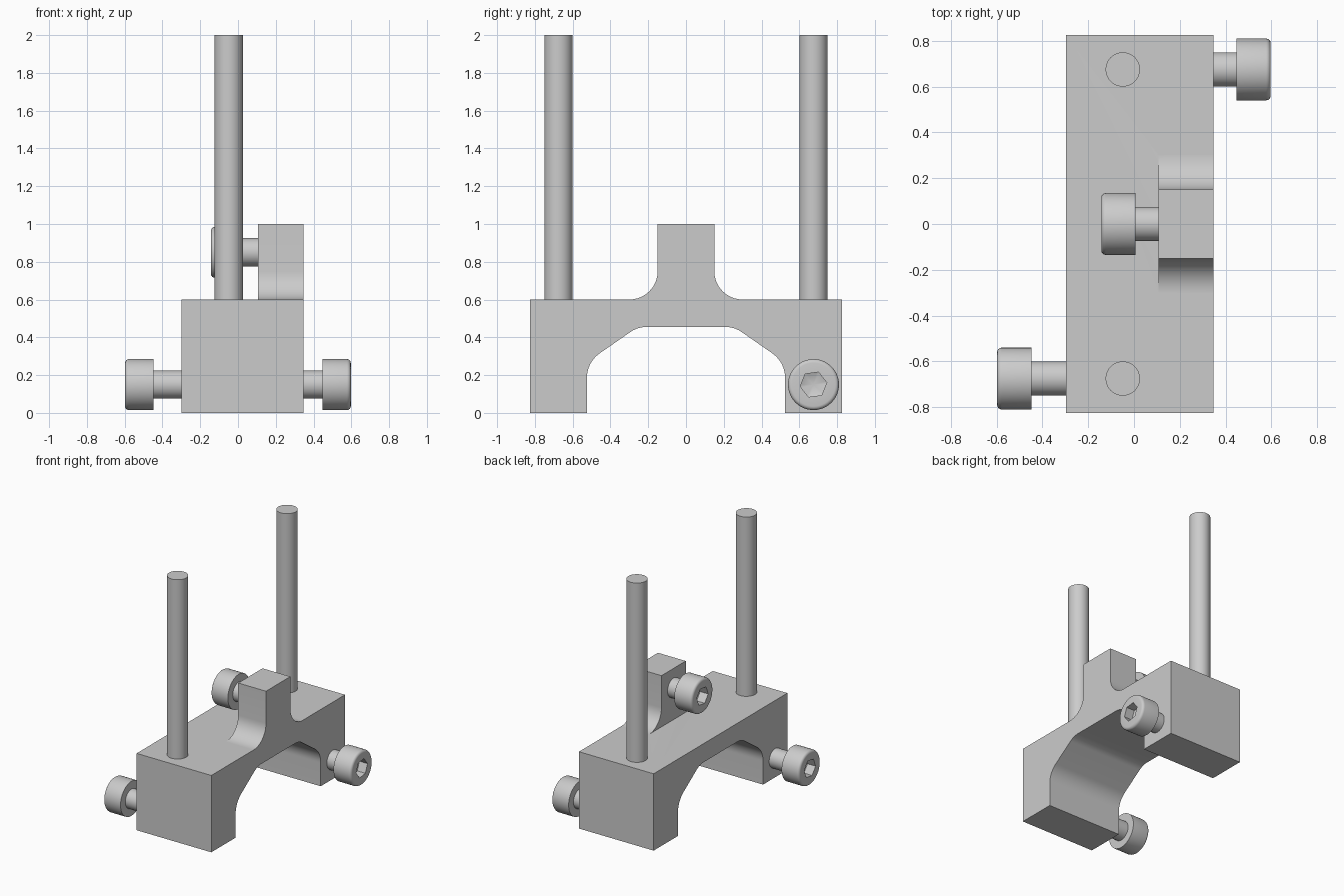
import bpy, bmesh
from math import pi, sin, cos, tan, radians
from mathutils import Vector

cube = bpy.data.objects.get("Cube")
if cube:
    bpy.data.objects.remove(cube)

GREY = (0.6, 0.6, 0.6, 1)
metal = bpy.data.materials.new("plain grey")
metal.use_nodes = True
metal.diffuse_color = GREY
metal.node_tree.nodes["Principled BSDF"].inputs["Base Color"].default_value = GREY


def finish(bm, name):
    bmesh.ops.recalc_face_normals(bm, faces=bm.faces)
    mesh = bpy.data.meshes.new(name)
    bm.to_mesh(mesh)
    bm.free()
    mesh.materials.append(metal)
    obj = bpy.data.objects.new(name, mesh)
    bpy.context.collection.objects.link(obj)
    return obj


def smooth(obj):
    bpy.ops.object.select_all(action='DESELECT')
    obj.select_set(True)
    bpy.context.view_layer.objects.active = obj
    bpy.ops.object.shade_smooth_by_angle(angle=radians(30))


def rounded(corners, steps=10):
    """Half profile of (y, z, radius) corners, mirrored in y; points on y = 0 only guide a fillet."""
    half = []
    for i, (y, z, r) in enumerate(corners):
        p = Vector((y, z))
        if not r:
            if y > 0:
                half.append(p)
            continue
        a = (Vector(corners[i - 1][:2]) - p).normalized()
        b = (Vector(corners[i + 1][:2]) - p).normalized()
        opening = a.angle(b)
        centre = p + (a + b).normalized() * r / sin(opening / 2)
        start = p + a * r / tan(opening / 2) - centre
        end = p + b * r / tan(opening / 2) - centre
        turn = pi - opening
        for k in range(steps + 1):
            t = k / steps
            half.append(centre + (start * sin((1 - t) * turn) + end * sin(t * turn)) / sin(turn))
    return half + [Vector((-p.x, p.y)) for p in reversed(half)]


def extrude(name, outline, x0, x1):
    bm = bmesh.new()
    face = bm.faces.new([bm.verts.new((x0, p.x, p.y)) for p in outline])
    new = bmesh.ops.extrude_face_region(bm, geom=[face])["geom"]
    moved = [v for v in new if isinstance(v, bmesh.types.BMVert)]
    bmesh.ops.translate(bm, verts=moved, vec=(x1 - x0, 0, 0))
    return finish(bm, name)


# Bracket: arched block with a filleted tab merged onto it
LEFT, RIGHT, TAB = 0.347, -0.298, 0.107
arch = [(0.825, 0.6, 0), (0.825, 0, 0), (0.525, 0, 0),
        (0.525, 0.268, 0.16), (0.256, 0.455, 0.15), (0, 0.455, 0)]
tab_shape = [(0.15, 1, 0), (0.15, 0.6, 0.15), (0.301, 0.6, 0), (0.301, 0.55, 0)]
bracket = extrude("bracket", rounded(arch), RIGHT, LEFT)
tab = extrude("tab", rounded(tab_shape), TAB, LEFT)
union = bracket.modifiers.new("merge tab", 'BOOLEAN')
union.operation = 'UNION'
union.solver = 'EXACT'
union.object = tab
bpy.context.view_layer.objects.active = bracket
bpy.ops.object.modifier_apply(modifier=union.name)
bpy.data.objects.remove(tab)
smooth(bracket)

# Upright rods
for name, y in (("front_rod", -0.675), ("back_rod", 0.675)):
    bm = bmesh.new()
    bmesh.ops.create_cone(bm, cap_ends=True, segments=48, radius1=0.075, radius2=0.075, depth=1.42)
    bmesh.ops.translate(bm, verts=bm.verts, vec=(-0.049, y, 1.29))
    smooth(finish(bm, name))


# Socket-head bolts: lathed rings along x, ending in a six-sided recess
def bolt(name, surface, gap, side, y, z, segments=48):
    head, top, r, edge = gap, gap + 0.15, 0.135, 0.02
    rings = [(-0.02, 0.075, False), (head, 0.075, False), (head, r, False)]
    for k in range(5):
        a = k * pi / 8
        rings.append((top - edge + edge * sin(a), r - edge + edge * cos(a), False))
    rings += [(top, 0.071, True), (top - 0.07, 0.071, True)]
    bm = bmesh.new()
    loops = []
    for along, radius, six_sided in rings:
        loop = []
        for i in range(segments):
            a = 2 * pi * i / segments
            rr = radius
            if six_sided:
                rr *= cos(pi / 6) / cos(a % (pi / 3) - pi / 6)
            a += radians(8)
            loop.append(bm.verts.new((surface + side * along, y + rr * cos(a), z + rr * sin(a))))
        loops.append(loop)
    for lower, upper in zip(loops, loops[1:]):
        for i in range(segments):
            j = (i + 1) % segments
            bm.faces.new((lower[i], lower[j], upper[j], upper[i]))
    tip = bm.verts.new((surface + side * (top - 0.095), y, z))
    for i in range(segments):
        bm.faces.new((loops[-1][i], loops[-1][(i + 1) % segments], tip))
    bm.faces.new(loops[0])
    smooth(finish(bm, name))


bolt("left_bolt", LEFT, 0.1, 1, 0.675, 0.15)
bolt("right_bolt", RIGHT, 0.15, -1, -0.675, 0.15)
bolt("tab_bolt", TAB, 0.1, -1, 0, 0.85)
